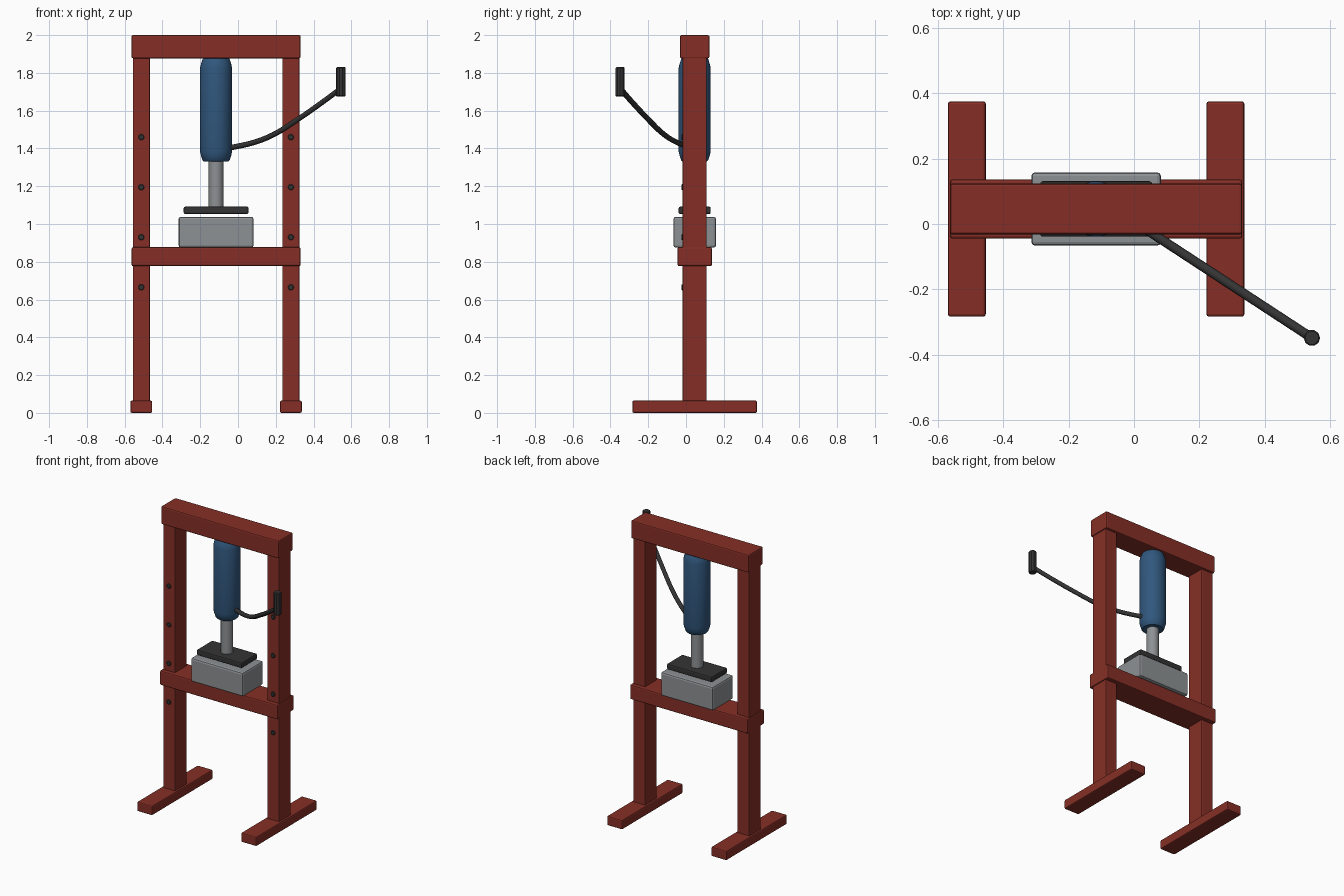
import bpy, bmesh, math

if "Cube" in bpy.data.objects:
    bpy.data.objects.remove(bpy.data.objects["Cube"])

CX, CY = -0.116, 0.046      # centre of the frame
POST = 0.396                # post offset from the frame centre


def material(name, rgb):
    m = bpy.data.materials.new(name)
    m.diffuse_color = (*rgb, 1)
    m.use_nodes = True
    m.node_tree.nodes["Principled BSDF"].inputs["Base Color"].default_value = m.diffuse_color
    return m


RED = material("red paint", (0.235, 0.028, 0.019))
BLUE = material("blue paint", (0.03, 0.095, 0.205))
STEEL = material("grey steel", (0.27, 0.285, 0.295))
DARK = material("dark rubber", (0.034, 0.034, 0.034))


def finish(name, bm, mat, smooth=False):
    bmesh.ops.recalc_face_normals(bm, faces=bm.faces[:])
    me = bpy.data.meshes.new(name)
    bm.to_mesh(me)
    bm.free()
    me.materials.append(mat)
    ob = bpy.data.objects.new(name, me)
    bpy.context.collection.objects.link(ob)
    if smooth:
        bpy.ops.object.select_all(action='DESELECT')
        ob.select_set(True)
        bpy.context.view_layer.objects.active = ob
        bpy.ops.object.shade_smooth_by_angle(angle=math.radians(35))
    return ob


def box(name, x, sx, sy, z0, z1, mat, bevel=0.008):
    bm = bmesh.new()
    bmesh.ops.create_cube(bm, size=1)
    for v in bm.verts:
        v.co = (x + v.co.x * sx, CY + v.co.y * sy, (z0 + z1) / 2 + v.co.z * (z1 - z0))
    bmesh.ops.bevel(bm, geom=bm.edges[:], offset=bevel, segments=2, profile=0.5, affect='EDGES')
    return finish(name, bm, mat)


def lathe(name, profile, loc, mat, sides=32, axis='Z'):
    """Solid of revolution from (radius, height) pairs."""
    bm = bmesh.new()
    rings = []
    for r, h in profile:
        ring = []
        for i in range(sides):
            a = 2 * math.pi * i / sides
            c, s = r * math.cos(a), r * math.sin(a)
            ring.append(bm.verts.new((c, s, h) if axis == 'Z' else (c, h, s)))
        rings.append(ring)
    for a, b in zip(rings, rings[1:]):
        for i in range(sides):
            j = (i + 1) % sides
            bm.faces.new((a[i], a[j], b[j], b[i]))
    bm.faces.new(rings[0])
    bm.faces.new(rings[-1])
    ob = finish(name, bm, mat, True)
    ob.location = loc
    return ob


# Frame: feet, posts and front locating pins
for side, s in (("left", -1), ("right", 1)):
    x = CX + s * POST
    box(side + "_foot", x, 0.116, 0.66, 0.0, 0.065, RED)
    box(side + "_post", x, 0.09, 0.127, 0.055, 1.89, RED, 0.005)
    for k in range(4):
        lathe(f"{side}_pin_{k + 1}", [(0.016, 0.01), (0.016, -0.004), (0.012, -0.007)],
              (x, CY - 0.0635, 0.665 + 0.265 * k), DARK, 12, 'Y')

# Cross beams
box("top_beam", CX, 0.895, 0.156, 1.877, 2.0, RED)
box("bed_beam", CX, 0.895, 0.182, 0.777, 0.877, RED)

# Work block and press plate
box("work_block", CX, 0.397, 0.225, 0.875, 1.038, STEEL, 0.012)
box("press_plate", CX, 0.343, 0.17, 1.053, 1.092, DARK, 0.008)

# Hydraulic cylinder and ram
lathe("cylinder", [(0.066, 1.332), (0.072, 1.338), (0.081, 1.366), (0.085, 1.385),
                   (0.085, 1.825), (0.081, 1.844), (0.072, 1.872), (0.066, 1.88)],
      (CX, CY, 0), BLUE)
lathe("ram", [(0.039, 1.07), (0.039, 1.35)], (CX, CY, 0), STEEL, 24)

# Curved pump lever, swept along a smooth path
path = [(-0.08, 1.397), (-0.034, 1.405), (0.1, 1.437), (0.195, 1.477),
        (0.32, 1.556), (0.443, 1.642), (0.545, 1.718)]
cu = bpy.data.curves.new("lever_path", 'CURVE')
cu.dimensions = '3D'
cu.bevel_depth = 0.0145
cu.bevel_resolution = 2
cu.resolution_u = 6
cu.use_fill_caps = True
sp = cu.splines.new('BEZIER')
sp.bezier_points.add(len(path) - 1)
for p, (x, z) in zip(sp.bezier_points, path):
    p.co = (x, 0.027 - 0.654 * (x + 0.03), z)
    p.handle_left_type = p.handle_right_type = 'AUTO'
cu.materials.append(DARK)
lever = bpy.data.objects.new("pump_lever", cu)
bpy.context.collection.objects.link(lever)
bpy.ops.object.select_all(action='DESELECT')
lever.select_set(True)
bpy.context.view_layer.objects.active = lever
bpy.ops.object.convert(target='MESH')
bpy.ops.object.shade_smooth_by_angle(angle=math.radians(50))

# Upright grip at the lever end
lathe("lever_grip", [(0.021, 1.675), (0.025, 1.679), (0.025, 1.826), (0.021, 1.83)],
      (0.545, -0.349, 0), DARK, 10)
